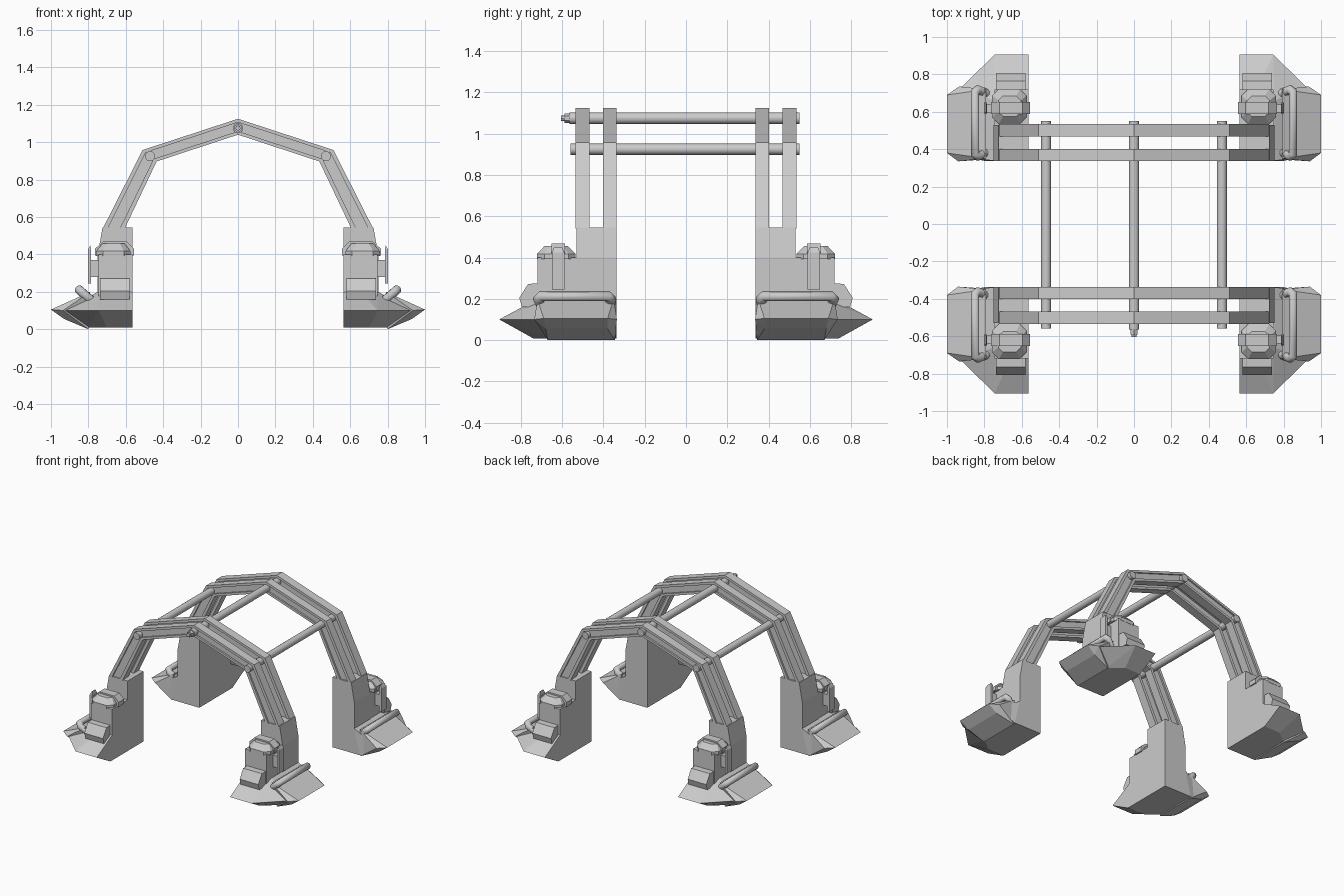
import bpy, bmesh, math
from mathutils import Vector

if "Cube" in bpy.data.objects:
    bpy.data.objects.remove(bpy.data.objects["Cube"])


def add_mesh(name, bm):
    bmesh.ops.recalc_face_normals(bm, faces=bm.faces[:])
    me = bpy.data.meshes.new(name)
    bm.to_mesh(me)
    bm.free()
    ob = bpy.data.objects.new(name, me)
    bpy.context.collection.objects.link(ob)
    return ob


def hull(name, pts, sx=1, sy=1):
    """Faceted convex solid, optionally mirrored to another corner."""
    bm = bmesh.new()
    for x, y, z in pts:
        bm.verts.new((x * sx, y * sy, z))
    r = bmesh.ops.convex_hull(bm, input=bm.verts[:])
    bmesh.ops.delete(bm, geom=list({v for v in r["geom_interior"] if isinstance(v, bmesh.types.BMVert)}), context='VERTS')
    bmesh.ops.dissolve_limit(bm, angle_limit=0.02, verts=bm.verts[:], edges=bm.edges[:])
    return add_mesh(name, bm)


def box(x0, x1, y0, y1, z0, z1):
    return [(x, y, z) for x in (x0, x1) for y in (y0, y1) for z in (z0, z1)]


def octagon(x0, x1, y0, y1, c, z):
    return [(x0 + c, y0, z), (x1 - c, y0, z), (x1, y0 + c, z), (x1, y1 - c, z),
            (x1 - c, y1, z), (x0 + c, y1, z), (x0, y1 - c, z), (x0, y0 + c, z)]


def rod(name, x, z, r, y0, y1, sides=16):
    bm = bmesh.new()
    bmesh.ops.create_cone(bm, cap_ends=True, segments=sides, radius1=r, radius2=r, depth=y1 - y0)
    for v in bm.verts:
        v.co = Vector((x + v.co.x, (y0 + y1) / 2 + v.co.z, z + v.co.y))
    ob = add_mesh(name, bm)
    smooth(ob)
    return ob


def smooth(ob):
    bpy.ops.object.select_all(action='DESELECT')
    ob.select_set(True)
    bpy.context.view_layer.objects.active = ob
    bpy.ops.object.shade_smooth_by_angle(angle=math.radians(35))


# Arched rails with recessed channels on both side faces
outer = [(-.722, .54), (-.51, .958), (0, 1.125), (.51, .958), (.722, .54)]
inner = [(-.605, .54), (-.435, .897), (0, 1.04), (.435, .897), (.605, .54)]


def arch(name, y0, y1):
    def mix(t):
        return [(o[0] * (1 - t) + i[0] * t, o[1] * (1 - t) + i[1] * t) for o, i in zip(outer, inner)]
    d = .012
    section = [(0, y0), (.22, y0), (.22, y0 + d), (.78, y0 + d), (.78, y0), (1, y0),
               (1, y1), (.78, y1), (.78, y1 - d), (.22, y1 - d), (.22, y1), (0, y1)]
    bm = bmesh.new()
    cols = [[bm.verts.new((x, y, z)) for x, z in mix(t)] for t, y in section]
    n = len(cols)
    for k in range(n):
        a, b = cols[k], cols[(k + 1) % n]
        for j in range(4):
            bm.faces.new((a[j], a[j + 1], b[j + 1], b[j]))
    for j in (0, 4):
        bm.faces.new([c[j] for c in cols])
    add_mesh(name, bm)


for s, side in ((-1, "front"), (1, "back")):
    for lab, a, b in (("inner", .338, .402), ("outer", .468, .535)):
        arch(f"{side}_{lab}_arch_rail", *sorted((s * a, s * b)))

# Cross rods and end nut
rod("left_cross_rod", -.47, .925, .027, -.56, .55)
rod("right_cross_rod", .47, .925, .027, -.56, .55)
rod("top_cross_rod", 0, 1.075, .028, -.565, .55)
rod("top_rod_nut", 0, 1.075, .023, -.59, -.56, 6)
rod("top_rod_tip", 0, 1.075, .014, -.605, -.585, 8)

# Four feet, each mirrored from the back right corner
for sx, xs in ((-1, "left"), (1, "right")):
    for sy, ys in ((-1, "front"), (1, "back")):
        n = f"{ys}_{xs}_"

        # main wedge shaped foot
        hull(n + "foot", [
            (.565, .905, .1), (.745, .905, .1), (.925, .73, .1), (.92, .36, .1), (.565, .338, .1),
            (.565, .74, .008), (.70, .74, .008), (.8, .66, .008), (.8, .338, .008), (.565, .338, .008),
            (.565, .72, .2), (.66, .72, .2), (.75, .66, .2), (.75, .338, .2), (.565, .338, .2)], sx, sy)

        # side flap
        hull(n + "side_flap", [
            (.935, .735, .1), (1, .69, .105), (1, .38, .105), (.94, .335, .1),
            (.79, .72, .2), (.79, .35, .2), (.8, .67, 0), (.8, .345, 0),
            (.93, .68, .055), (.93, .38, .055)], sx, sy)

        # column under the arches, and lower housing
        hull(n + "column", box(.565, .75, .338, .53, .1, .4) + box(.565, .724, .338, .53, .4, .545), sx, sy)
        hull(n + "housing", box(.565, .745, .5, .72, .1, .4), sx, sy)

        # domed cap with strap
        hull(n + "cap", octagon(.575, .758, .535, .722, .035, .392) + octagon(.575, .758, .535, .722, .035, .418)
             + octagon(.605, .725, .575, .685, .025, .457), sx, sy)
        hull(n + "cap_strap", [(x, y, z) for y in (.587, .652) for x, z in
             ((.556, .395), (.556, .43), (.595, .468), (.72, .468), (.765, .43), (.765, .395))], sx, sy)

        # side clip
        hull(n + "clip_plate", box(.785, .803, .59, .65, .245, .425)
             + [(.79, .6, .448), (.79, .64, .448)], sx, sy)
        hull(n + "clip_mount", box(.74, .79, .597, .64, .28, .37), sx, sy)

        # toe pad
        hull(n + "toe_pad", [(x, y, z) for x in (.58, .738) for y, z in
             ((.71, .275), (.765, .272), (.808, .205), (.795, .16), (.71, .16))], sx, sy)

        # grab handle
        path = [(.785, .385, .155), (.835, .362, .198), (.85, .375, .212),
                (.85, .705, .212), (.835, .718, .198), (.785, .695, .155)]
        cu = bpy.data.curves.new(n + "handle", 'CURVE')
        cu.dimensions = '3D'
        cu.bevel_depth = .025
        cu.bevel_resolution = 2
        cu.use_fill_caps = True
        sp = cu.splines.new('POLY')
        sp.points.add(len(path) - 1)
        for p, (x, y, z) in zip(sp.points, path):
            p.co = (x * sx, y * sy, z, 1)
        bpy.context.collection.objects.link(bpy.data.objects.new(n + "handle", cu))
